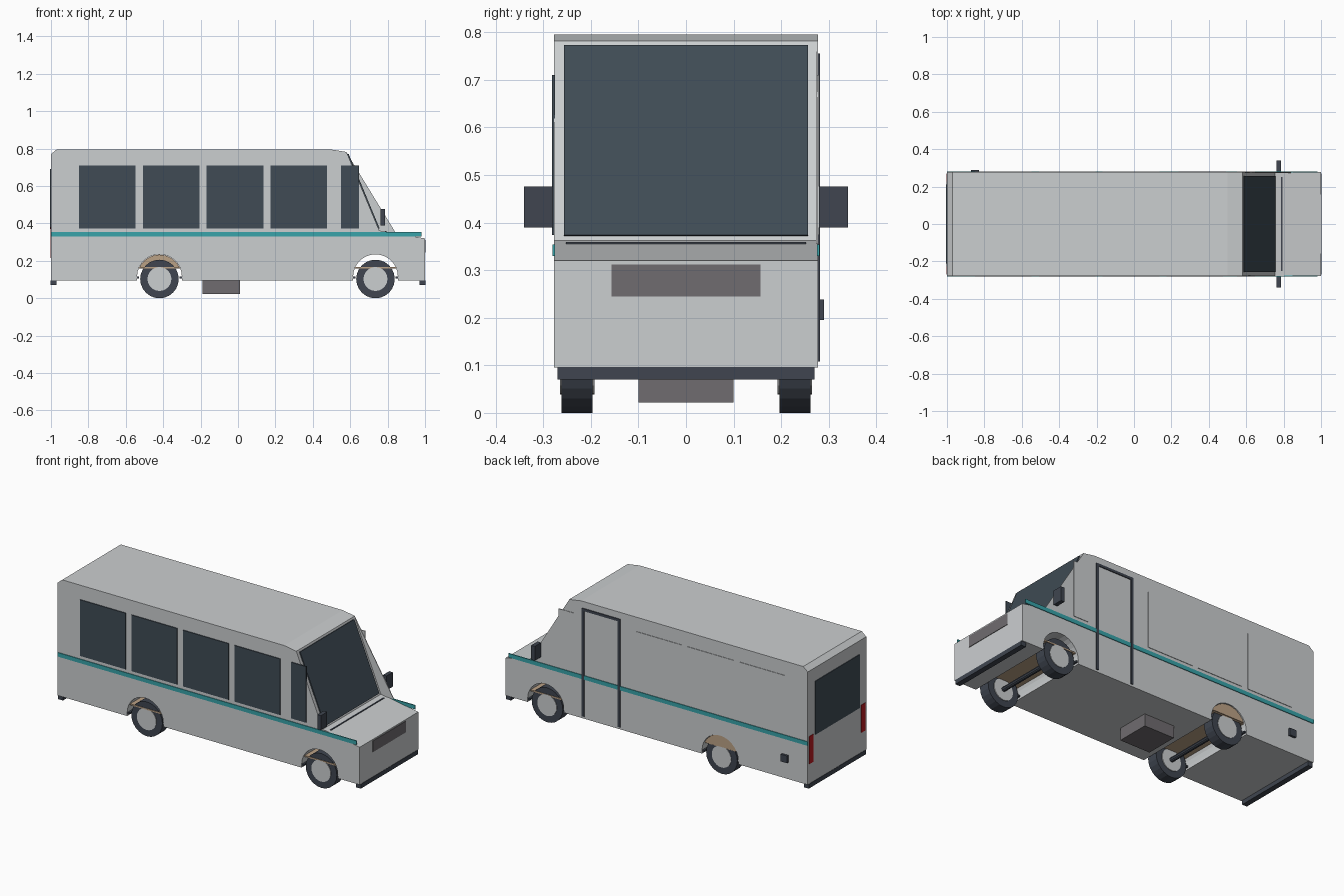
import bpy, bmesh, math
from mathutils import Vector

cube = bpy.data.objects.get("Cube")
if cube:
    bpy.data.objects.remove(cube, do_unlink=True)


def material(name, r, g, b):
    m = bpy.data.materials.new(name)
    m.use_nodes = True
    m.diffuse_color = (r, g, b, 1)
    m.node_tree.nodes["Principled BSDF"].inputs["Base Color"].default_value = (r, g, b, 1)
    return m


SILVER = material("silver paint", 0.6, 0.62, 0.63)
GLASS = material("dark glass", 0.05, 0.07, 0.09)
RUBBER = material("dark rubber", 0.05, 0.06, 0.08)
TEAL = material("teal stripe", 0.04, 0.37, 0.4)
RED = material("red lamp", 0.5, 0.01, 0.015)
GREY = material("mid grey", 0.16, 0.15, 0.16)
BEIGE = material("beige lining", 0.5, 0.36, 0.24)

HALF = 0.277                # half width of the body
WHEELS = {"rear": -0.42, "front": 0.735}


def finish(name, bm, mat):
    bmesh.ops.recalc_face_normals(bm, faces=bm.faces)
    mesh = bpy.data.meshes.new(name)
    bm.to_mesh(mesh)
    bm.free()
    mesh.materials.append(mat)
    ob = bpy.data.objects.new(name, mesh)
    bpy.context.collection.objects.link(ob)
    return ob


def box(name, mat, xs, ys, zs):
    bm = bmesh.new()
    bmesh.ops.create_cube(bm, size=1)
    for v in bm.verts:
        v.co = Vector([(a + b) / 2 + c * (b - a) for c, (a, b) in zip(v.co, (xs, ys, zs))])
    return finish(name, bm, mat)


def extrude_profile(name, mat, points, y0, y1):
    """Side profile in x and z, swept across the width."""
    bm = bmesh.new()
    face = bm.faces.new([bm.verts.new((x, y0, z)) for x, z in points])
    out = bmesh.ops.extrude_face_region(bm, geom=[face])
    for v in out["geom"]:
        if isinstance(v, bmesh.types.BMVert):
            v.co.y = y1
    return finish(name, bm, mat)


def arc(cx, cz, r, start, end, n):
    steps = [math.radians(start + (end - start) * i / n) for i in range(n + 1)]
    return [(cx + r * math.cos(a), cz + r * math.sin(a)) for a in steps]


def disc(name, mat, x, z, r, y0, y1, n=24):
    return extrude_profile(name, mat, arc(x, z, r, 0, 360, n)[:-1], y0, y1)


# Body shell with wheel arches cut across the full width
profile = [(-1, 0.095), (-1, 0.77), (-0.97, 0.795), (0.5, 0.795), (0.58, 0.782),
           (0.755, 0.362), (1, 0.32), (1, 0.095)]
for cx in (WHEELS["front"], WHEELS["rear"]):
    profile += [(cx + 0.12, 0.095)] + arc(cx, 0.115, 0.12, 0, 180, 14) + [(cx - 0.12, 0.095)]
extrude_profile("body_shell", SILVER, profile, -HALF, HALF)

# Windscreen lying on the sloped front, and the single side gusset
slope = [(0.585, 0.771), (0.751, 0.372), (0.757, 0.374), (0.591, 0.773)]
extrude_profile("windscreen", GLASS, slope, -0.256, 0.256)
extrude_profile("windscreen_gusset", SILVER, [(0.58, 0.78), (0.84, 0.355), (0.755, 0.355)],
                HALF - 0.004, HALF)

# Side windows: glazed on one side, blank panels on the door side
spans = [(-0.85 + 0.341 * i, -0.547 + 0.341 * i) for i in range(4)] + [(0.55, 0.648)]
for i, span in enumerate(spans):
    box(f"side_window_{i + 1}", GLASS, span, (-HALF - 0.005, -HALF + 0.002), (0.374, 0.71))
    if i != 3:
        box(f"blank_panel_{i + 1}", SILVER, span, (HALF - 0.002, HALF + 0.003), (0.374, 0.71))

# Door frame
for label, x in (("rear", 0.247), ("front", 0.485)):
    box(f"door_post_{label}", RUBBER, (x - 0.008, x + 0.008), (HALF - 0.002, HALF + 0.005), (0.108, 0.755))
box("door_header", RUBBER, (0.239, 0.493), (HALF - 0.002, HALF + 0.005), (0.74, 0.755))

# Parts repeated on both sides
for label, s in (("door_side", 1), ("window_side", -1)):
    def across(a, b):
        return tuple(sorted((a * s, b * s)))
    box(f"stripe_{label}", TEAL, (-1, 0.98), across(HALF - 0.002, HALF + 0.004), (0.33, 0.354))
    box(f"mirror_{label}", RUBBER, (0.763, 0.787), across(HALF + 0.003, 0.34), (0.39, 0.476))
    box(f"tail_lamp_{label}", RED, (-1.003, -0.99), across(0.228, 0.266), (0.215, 0.38))
    for end, x in WHEELS.items():
        disc(f"tyre_{end}_{label}", RUBBER, x, 0.103, 0.103, *across(0.196, 0.262))
        disc(f"hub_{end}_{label}", SILVER, x, 0.103, 0.064, *across(0.192, 0.265))
        for side in (-1, 1):
            lip = sorted((x + side * 0.108, x + side * 0.123))
            box(f"arch_lip_{end}_{label}", RUBBER, lip, across(0.2, HALF - 0.005), (0.106, 0.116))

# Axles and the linings above them
for end, x in WHEELS.items():
    disc(f"axle_{end}", RUBBER, x, 0.103, 0.014, -0.2, 0.2, 10)
    box(f"lining_{end}", BEIGE, (x - 0.11, x + 0.11), (-0.265, 0.265), (0.159, 0.167))
extrude_profile("rear_arch_cover", BEIGE, arc(WHEELS["rear"], 0.115, 0.118, 25, 155, 12),
                HALF - 0.012, HALF - 0.006)

# Rear window, bumpers, grille, hood vent, fuel cap and tank
box("rear_window", GLASS, (-1.004, -0.99), (-0.21, 0.21), (0.37, 0.69))
for label, xs in (("front", (0.97, 1.002)), ("rear", (-1.002, -0.97))):
    box(f"bumper_{label}", RUBBER, xs, (-0.27, 0.27), (0.07, 0.096))
box("grille", GREY, (0.99, 1.003), (-0.157, 0.157), (0.245, 0.312))
box("hood_vent", RUBBER, (0.785, 0.793), (-0.252, 0.252), (0.35, 0.359))
box("fuel_cap", RUBBER, (-0.872, -0.83), (HALF - 0.002, 0.29), (0.195, 0.238))
box("underfloor_tank", GREY, (-0.19, 0.01), (-0.1, 0.1), (0.022, 0.097))
